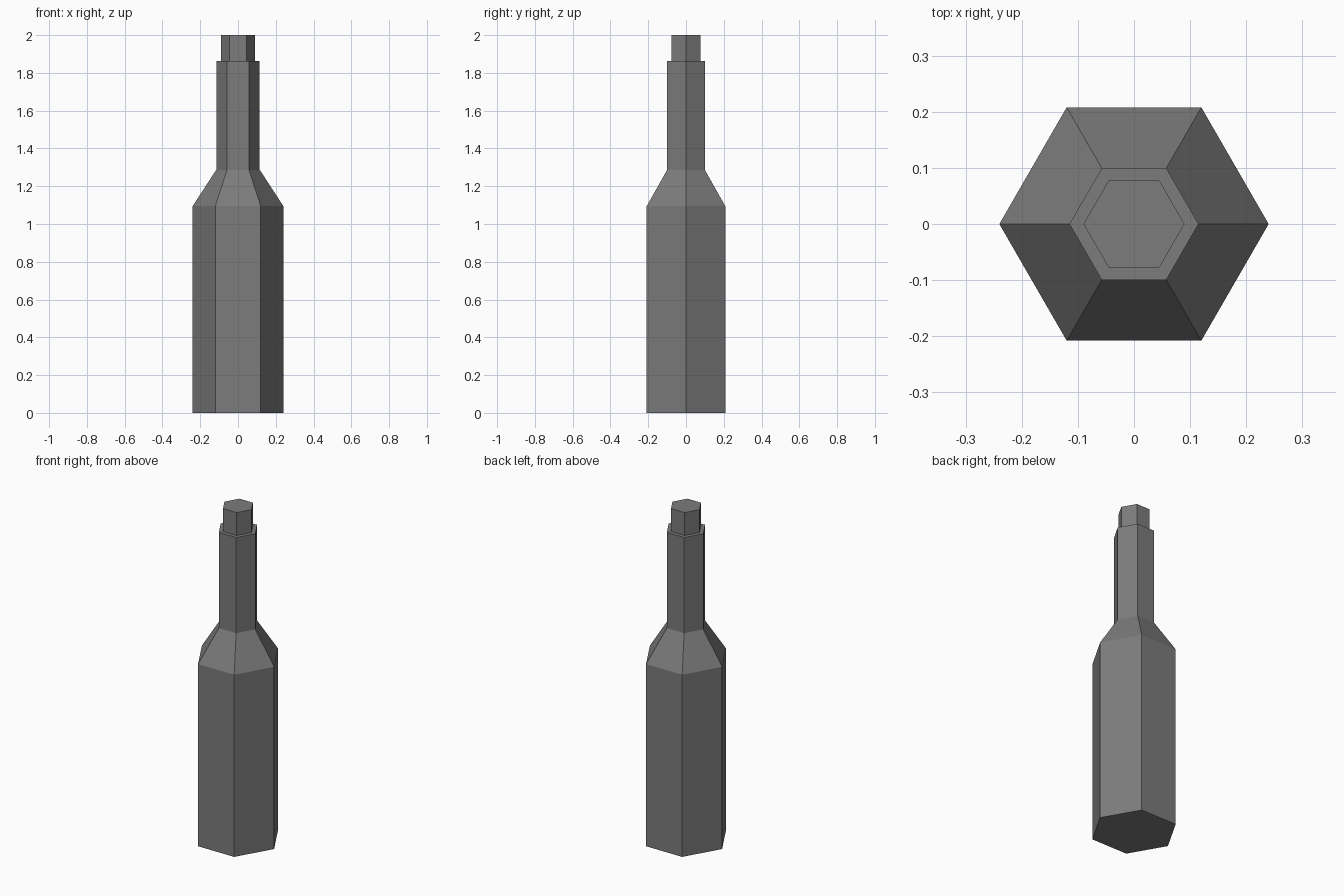
import bpy, bmesh
from math import cos, sin, pi

cube = bpy.data.objects.get("Cube")
if cube:
    bpy.data.objects.remove(cube, do_unlink=True)

SIDES = 6

grey = bpy.data.materials.new("dark_grey")
grey.use_nodes = True
colour = (0.2, 0.2, 0.2, 1)
grey.diffuse_color = colour
grey.node_tree.nodes["Principled BSDF"].inputs["Base Color"].default_value = colour


def hex_solid(name, profile):
    """Flat-sided solid from (radius, height) rings, capped at both ends."""
    bm = bmesh.new()
    rings = [[bm.verts.new((r * cos(2 * pi * i / SIDES), r * sin(2 * pi * i / SIDES), z))
              for i in range(SIDES)] for r, z in profile]
    for low, high in zip(rings, rings[1:]):
        for i in range(SIDES):
            j = (i + 1) % SIDES
            bm.faces.new((low[i], low[j], high[j], high[i]))
    bm.faces.new(rings[0][::-1])
    bm.faces.new(rings[-1])
    mesh = bpy.data.meshes.new(name)
    bm.to_mesh(mesh)
    bm.free()
    mesh.materials.append(grey)
    obj = bpy.data.objects.new(name, mesh)
    bpy.context.collection.objects.link(obj)
    return obj


# Body, sloping shoulder and neck
hex_solid("bottle", [(0.24, 0), (0.24, 1.095), (0.115, 1.287), (0.115, 1.862)])

# Stopper standing on the neck
hex_solid("stopper", [(0.09, 1.862), (0.09, 2.0)])
